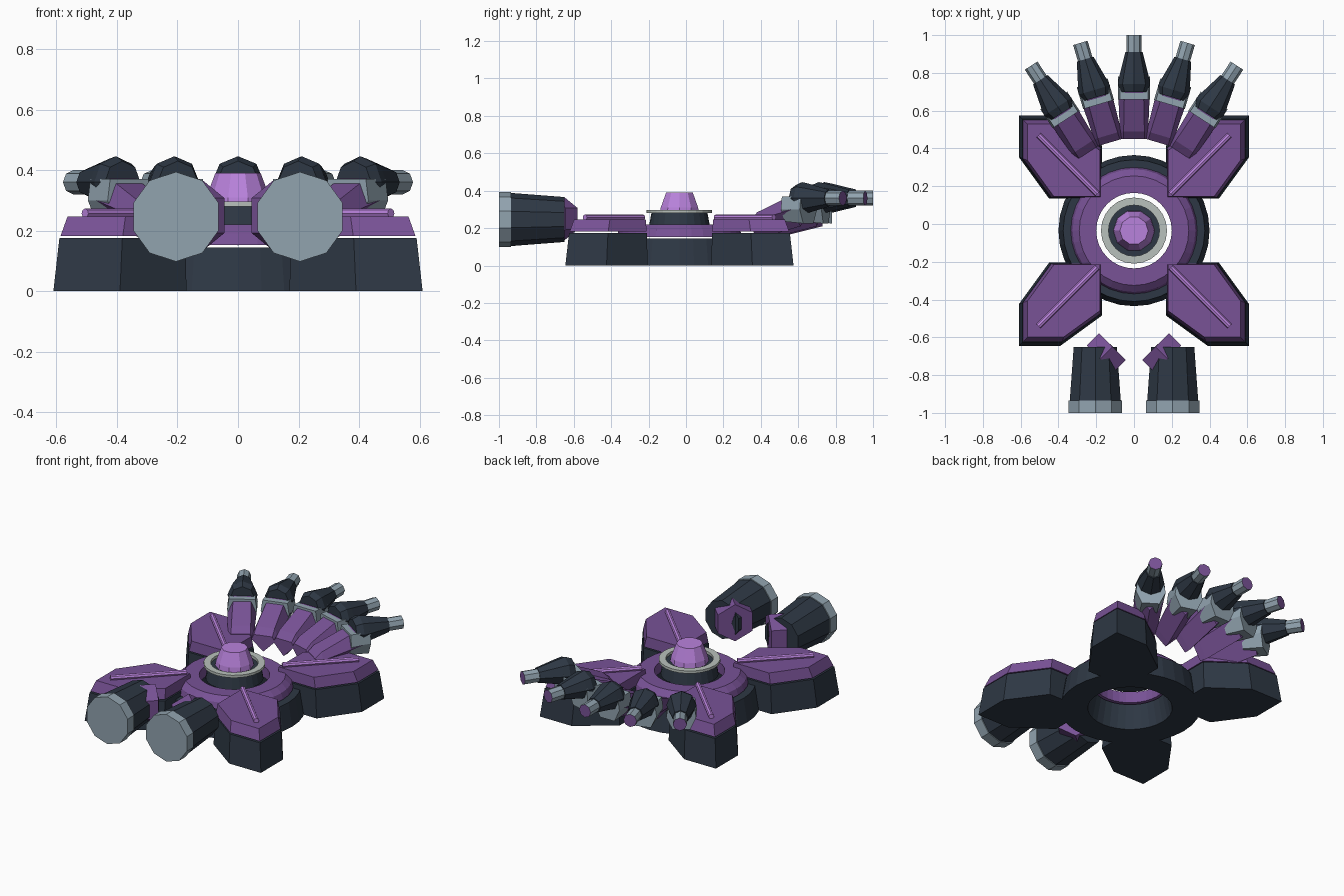
import bpy, bmesh, math
from mathutils import Matrix

if "Cube" in bpy.data.objects:
    bpy.data.objects.remove(bpy.data.objects["Cube"])

CY = -0.035  # centre of the base along y


def material(name, rgb):
    m = bpy.data.materials.new(name)
    m.diffuse_color = (*rgb, 1.0)
    m.use_nodes = True
    m.node_tree.nodes["Principled BSDF"].inputs["Base Color"].default_value = m.diffuse_color
    return m


PURPLE = material("purple", (0.188, 0.084, 0.305))
LILAC = material("lilac", (0.485, 0.223, 0.716))
DARK = material("dark_slate", (0.027, 0.039, 0.058))
STEEL = material("steel", (0.283, 0.366, 0.429))
PALE = material("pale_grey", (0.485, 0.533, 0.503))


def loft(name, rings, mat, matrix=Matrix(), closed=False, end_mat=None):
    """Skin equal-length rings of points; cap the ends unless closed."""
    bm = bmesh.new()
    vs = [[bm.verts.new(p) for p in ring] for ring in rings]
    n = len(rings[0])
    pairs = list(zip(vs, vs[1:])) + ([(vs[-1], vs[0])] if closed else [])
    for a, b in pairs:
        for i in range(n):
            j = (i + 1) % n
            bm.faces.new((a[i], a[j], b[j], b[i]))
    if not closed:
        bm.faces.new(vs[0])
        cap = bm.faces.new(vs[-1])
        if end_mat:
            cap.material_index = 1
    bmesh.ops.transform(bm, matrix=matrix, verts=bm.verts)
    bmesh.ops.recalc_face_normals(bm, faces=bm.faces)
    me = bpy.data.meshes.new(name)
    bm.to_mesh(me)
    bm.free()
    me.materials.append(mat)
    if end_mat:
        me.materials.append(end_mat)
    ob = bpy.data.objects.new(name, me)
    bpy.context.collection.objects.link(ob)
    return ob


def circle(r, z, n, turn=0.0):
    return [(r * math.cos(turn + 2 * math.pi * i / n),
             r * math.sin(turn + 2 * math.pi * i / n), z) for i in range(n)]


def lathe(name, profile, n, mat, matrix=Matrix(), closed=False, turn=0.0, end_mat=None):
    return loft(name, [circle(r, z, n, turn) for r, z in profile], mat, matrix, closed, end_mat)


centre = Matrix.Translation((0, CY, 0))

# Central base ring, its purple cover and the turret
lathe("base_ring", [(0.40, 0), (0.375, 0.145), (0.21, 0.145), (0.24, 0)], 32, DARK, centre, True)
lathe("cover_ring", [(0.335, 0.152), (0.325, 0.19), (0.29, 0.22), (0.2, 0.22), (0.2, 0.152)],
      32, PURPLE, centre, True)
lathe("turret_collar", [(0.165, 0.20), (0.15, 0.28)], 24, DARK, centre)
lathe("turret_rim", [(0.175, 0.28), (0.175, 0.296), (0.135, 0.296), (0.135, 0.28)],
      24, PALE, centre, True)
lathe("turret_knob", [(0.11, 0.28), (0.105, 0.31), (0.075, 0.39)], 10, LILAC, centre)

# Four corner lobes: dark foot, purple cover, lilac bar
OUTLINE = [(0.17, 0.17), (0.45, 0.17), (0.61, 0.39), (0.61, 0.61), (0.39, 0.61), (0.17, 0.45)]


def lobe_ring(s, z):
    return [(0.25 + (x - 0.25) * s, 0.25 + (y - 0.25) * s, z) for x, y in OUTLINE]


for sx in (-1, 1):
    for sy in (-1, 1):
        m = centre @ Matrix.Diagonal((sx, sy, 1, 1))
        loft("lobe_foot", [lobe_ring(1, 0), lobe_ring(0.945, 0.175)], DARK, m)
        loft("lobe_cover", [lobe_ring(0.935, 0.182), lobe_ring(0.87, 0.247)], PURPLE, m)
        along = (m @ Matrix.Translation((0.35, 0.35, 0.257)) @ Matrix.Rotation(math.pi / 4, 4, 'Z')
                 @ Matrix.Rotation(math.pi / 2, 4, 'Y'))
        lathe("lobe_bar", [(0.016, -0.22), (0.016, 0.22)], 8, LILAC, along)

# Five fingers fanned around the back


def section(y, top, side, z_top, z_mid, z_low):
    return [(-top, y, z_top), (top, y, z_top), (side, y, z_mid), (0, y, z_low), (-side, y, z_mid)]


for k in range(-2, 3):
    turn = Matrix.Rotation(-math.radians(16.5 * k), 4, 'Z')
    loft("finger_root", [section(0.45, 0.055, 0.07, 0.25, 0.22, 0.15),
                         section(0.49, 0.055, 0.075, 0.285, 0.24, 0.15),
                         section(0.73, 0.05, 0.085, 0.385, 0.30, 0.21)], PURPLE, turn)
    loft("finger_bracket",
         [[(-0.075, y, 0.37), (0.075, y, 0.37), (0.085, y, 0.30), (0.05, y, zl),
           (-0.05, y, zl), (-0.085, y, 0.30)] for y, zl in ((0.66, 0.235), (0.78, 0.225))],
         STEEL, turn)
    # cones point along +y
    axis = turn @ Matrix.Translation((0, 0, 0.36)) @ Matrix.Rotation(-math.pi / 2, 4, 'X')
    lathe("finger_cone", [(0.07, 0.70), (0.086, 0.74), (0.078, 0.78), (0.046, 0.91)], 8, DARK, axis)
    lathe("finger_tip", [(0.04, 0.90), (0.04, 1.0)], 8, STEEL, axis, end_mat=PURPLE)

# Two front thrusters with hexagonal mounts
for s in (-1, 1):
    axis = Matrix.Translation((0.205 * s, 0, 0.246)) @ Matrix.Rotation(math.pi / 2, 4, 'X')
    up = math.pi / 2
    lathe("thruster_body", [(0.12, 0.65), (0.142, 0.935)], 10, DARK, axis, turn=up)
    lathe("thruster_cap", [(0.148, 0.935), (0.148, 1.0)], 10, STEEL, axis, turn=up)
    # mount axis runs diagonally, its face turned back and inward
    mount = (Matrix.Diagonal((s, 1, 1, 1)) @ Matrix.Translation((0.115, -0.65, 0.25))
             @ Matrix.Rotation(math.pi / 4, 4, 'Z') @ Matrix.Rotation(-math.pi / 2, 4, 'X'))
    lathe("thruster_mount", [(0.115, -0.09), (0.115, 0.0)], 6, PURPLE, mount, turn=up)
    slot = [(0, 0.06), (0.02, 0), (0, -0.06), (-0.02, 0)]
    loft("mount_slot", [[(x, y, z) for x, y in slot] for z in (-0.003, 0.003)], DARK, mount)
